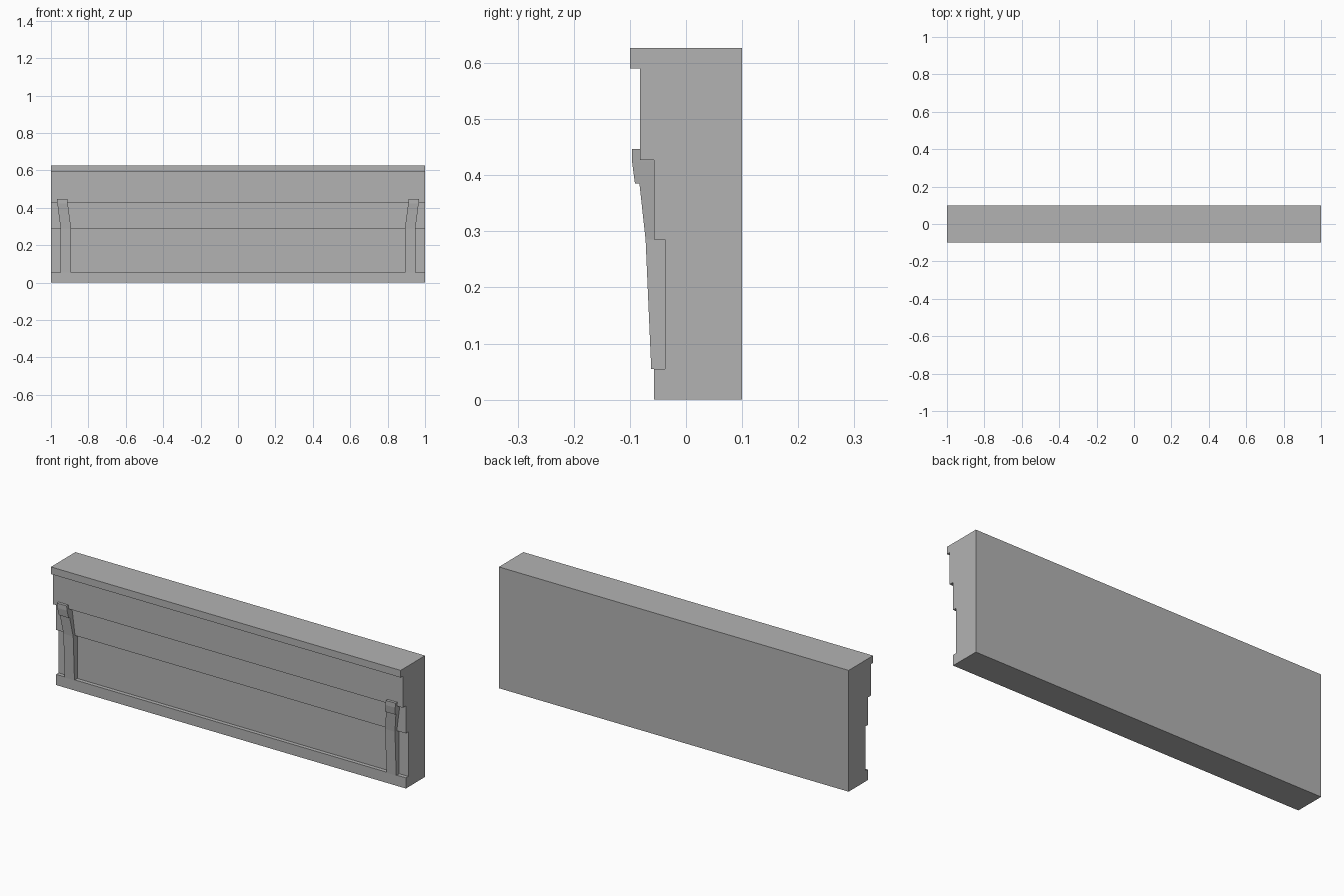
import bpy
import bmesh

cube = bpy.data.objects.get("Cube")
if cube:
    bpy.data.objects.remove(cube, do_unlink=True)

grey = bpy.data.materials.new("plain_grey")
grey.use_nodes = True
GREY = (0.45, 0.45, 0.45, 1)
grey.diffuse_color = GREY
grey.node_tree.nodes["Principled BSDF"].inputs["Base Color"].default_value = GREY


def loft(name, sections):
    """Join matching closed sections with flat sides and cap both ends."""
    bm = bmesh.new()
    rings = [[bm.verts.new(p) for p in section] for section in sections]
    for a, b in zip(rings, rings[1:]):
        for i in range(len(a)):
            j = (i + 1) % len(a)
            bm.faces.new((a[i], a[j], b[j], b[i]))
    bm.faces.new(rings[0])
    bm.faces.new(rings[-1])
    bmesh.ops.recalc_face_normals(bm, faces=bm.faces)
    mesh = bpy.data.meshes.new(name)
    bm.to_mesh(mesh)
    bm.free()
    mesh.materials.append(grey)
    obj = bpy.data.objects.new(name, mesh)
    bpy.context.collection.objects.link(obj)
    return obj


# Stepped wall panel: (bottom, top, front depth) of each band
bands = [(0, 0.055, -0.057), (0.055, 0.285, -0.037), (0.285, 0.427, -0.057),
         (0.427, 0.59, -0.082), (0.59, 0.627, -0.1)]
profile = [(0.1, 0)]
for bottom, top, front in bands:
    profile += [(front, bottom), (front, top)]
profile.append((0.1, bands[-1][1]))
loft("wall_panel", [[(x, y, z) for y, z in profile] for x in (-1, 1)])

# Brackets leaning outward: (height, front depth, centre distance)
levels = [(0.055, -0.062, 0.92), (0.285, -0.072, 0.92), (0.385, -0.083, 0.933),
          (0.385, -0.091, 0.933), (0.423, -0.096, 0.938), (0.447, -0.096, 0.941)]
HALF_WIDTH = 0.028
BACK = -0.03
for side, name in ((1, "left_bracket"), (-1, "right_bracket")):
    loft(name, [[(side * (c - HALF_WIDTH), front, z), (side * (c + HALF_WIDTH), front, z),
                 (side * (c + HALF_WIDTH), BACK, z), (side * (c - HALF_WIDTH), BACK, z)]
                for z, front, c in levels])
